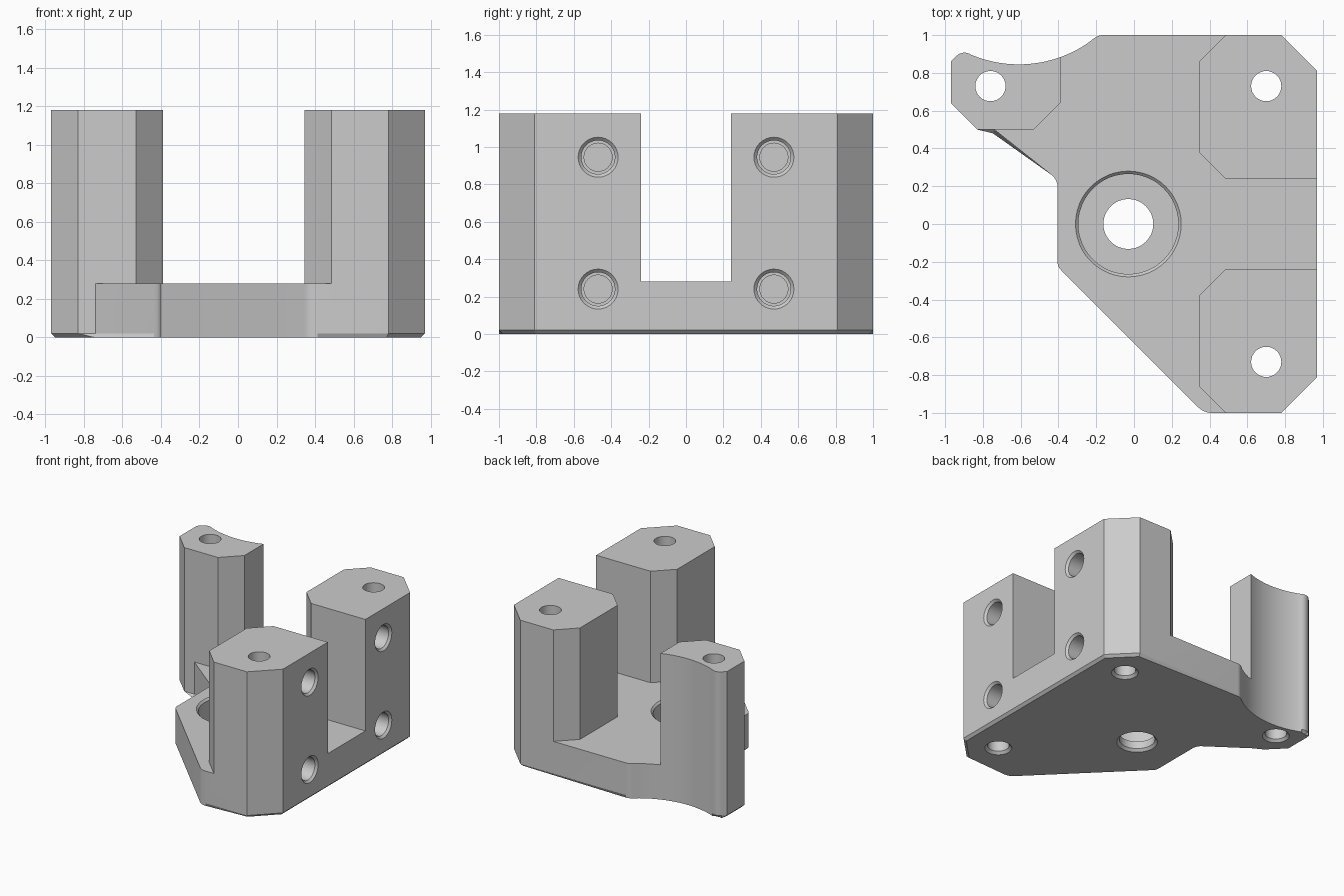
import bpy, bmesh, math
from mathutils import Vector, Matrix

HEIGHT, DECK, CHAMFER = 1.18, 0.28, 0.02

if "Cube" in bpy.data.objects:
    bpy.data.objects.remove(bpy.data.objects["Cube"])

grey = bpy.data.materials.new("plain grey")
grey.use_nodes = True
colour = (0.6, 0.6, 0.6, 1)
grey.diffuse_color = colour
grey.node_tree.nodes["Principled BSDF"].inputs["Base Color"].default_value = colour


def rounded(corners, steps=6):
    """Turn (x, y) or (x, y, radius) corners into an outline with fillets."""
    out = []
    for i, c in enumerate(corners):
        p = Vector(c[:2])
        if len(c) == 2:
            out.append(p)
            continue
        a = (Vector(corners[i - 1][:2]) - p).normalized()
        b = (Vector(corners[(i + 1) % len(corners)][:2]) - p).normalized()
        half = a.angle(b) / 2
        centre = p + (a + b).normalized() * c[2] / math.sin(half)
        start = p + a * c[2] / math.tan(half) - centre
        end = p + b * c[2] / math.tan(half) - centre
        sweep = math.atan2(start.x * end.y - start.y * end.x, start.dot(end))
        for k in range(steps + 1):
            out.append(centre + Matrix.Rotation(sweep * k / steps, 2) @ start)
    return out


def prism(bm, outline, z0, z1):
    low = [bm.verts.new((p.x, p.y, z0)) for p in outline]
    high = [bm.verts.new((p.x, p.y, z1)) for p in outline]
    bottom = bm.faces.new(low[::-1])
    bm.faces.new(high)
    for i in range(len(low)):
        j = (i + 1) % len(low)
        bm.faces.new((low[i], low[j], high[j], high[i]))
    return bottom


def turned(bm, profile, matrix, sides=48):
    """Closed solid of revolution from (distance along axis, radius) pairs."""
    rings = []
    for z, r in profile:
        turns = [2 * math.pi * k / sides for k in range(sides)]
        rings.append([bm.verts.new(matrix @ Vector((r * math.cos(t), r * math.sin(t), z)))
                      for t in turns])
    bm.faces.new(rings[0][::-1])
    bm.faces.new(rings[-1])
    for a, b in zip(rings, rings[1:]):
        for i in range(sides):
            j = (i + 1) % sides
            bm.faces.new((a[i], a[j], b[j], b[i]))


def make_object(name, bm):
    bmesh.ops.recalc_face_normals(bm, faces=bm.faces[:])
    mesh = bpy.data.meshes.new(name)
    bm.to_mesh(mesh)
    bm.free()
    mesh.materials.append(grey)
    obj = bpy.data.objects.new(name, mesh)
    bpy.context.collection.objects.link(obj)
    return obj


def combine(target, tool, operation):
    mod = target.modifiers.new(operation, "BOOLEAN")
    mod.operation, mod.solver, mod.object = operation, "EXACT", tool
    bpy.context.view_layer.objects.active = target
    bpy.ops.object.modifier_apply(modifier=mod.name)
    bpy.data.objects.remove(tool)


# Scooped rear edge, shared by the plate and the left-hand post
def scoop(x0, x1, n):
    xs = [x0 + (x1 - x0) * k / n for k in range(n + 1)]
    return [(x, 1.495 - math.sqrt(0.65 ** 2 - (x + 0.61) ** 2)) for x in xs]


tip = [(-0.97, 0.64), (-0.97, 0.86), (-0.907, 0.922, 0.06)]
post_scoop = scoop(-0.39, -0.86, 12)

# Base plate with chamfered underside
plate_outline = (
    [(0.97, 0.81), (0.78, 1), (-0.19, 1, 0.08)]
    + scoop(-0.25, -0.39, 5)[:-1] + post_scoop + tip[::-1]
    + [(-0.83, 0.5), (-0.74, 0.5), (-0.405, 0.235, 0.08), (-0.405, -0.225, 0.06),
       (0.37, -1, 0.1), (0.78, -1), (0.97, -0.81)])
bm = bmesh.new()
underside = prism(bm, rounded(plate_outline), 0, DECK)
bmesh.ops.bevel(bm, geom=list(underside.edges), offset=CHAMFER, segments=1,
                affect="EDGES", clamp_overlap=False)
bracket = make_object("mounting_bracket", bm)

# Three upright posts: a mirrored pair and one with the scooped side
corner = [(0.345, 0.86), (0.485, 1), (0.78, 1), (0.97, 0.81),
          (0.97, 0.24), (0.485, 0.24), (0.345, 0.38)]
bm = bmesh.new()
prism(bm, rounded(corner[::-1]), 0.2, HEIGHT)
prism(bm, rounded([(x, -y) for x, y in corner]), 0.2, HEIGHT)
prism(bm, rounded(post_scoop + tip[::-1] + [(-0.83, 0.5), (-0.53, 0.5), (-0.39, 0.64)]),
      0.2, HEIGHT)
combine(bracket, make_object("posts", bm), "UNION")

# Bolt holes through the posts, flared at the underside
bm = bmesh.new()
for x, y in ((0.7, 0.73), (0.7, -0.73), (-0.76, 0.73)):
    turned(bm, [(-0.02, 0.12), (0.02, 0.08), (1.3, 0.08)], Matrix.Translation((x, y, 0)), 32)

# Central bore with a wide recess from above
turned(bm, [(-0.02, 0.17), (0.02, 0.132), (0.08, 0.132), (0.08, 0.265),
            (DECK - 0.015, 0.265), (DECK, 0.28), (0.4, 0.28)],
       Matrix.Translation((-0.03, 0, 0)))

# Blind stepped sockets in the right-angled outer face
inward = Matrix.Rotation(-math.pi / 2, 4, "Y")
for y in (-0.47, 0.47):
    for z in (0.24, 0.945):
        turned(bm, [(-0.02, 0.127), (0.017, 0.09), (0.3, 0.09), (0.3, 0.075), (0.4, 0.075)],
               Matrix.Translation((0.97, y, z)) @ inward, 32)
combine(bracket, make_object("hole_cutters", bm), "DIFFERENCE")

# Smooth the curved walls, keep the edges crisp
for obj in bpy.context.selected_objects:
    obj.select_set(False)
bracket.select_set(True)
bpy.context.view_layer.objects.active = bracket
bpy.ops.object.shade_smooth_by_angle(angle=math.radians(25))
